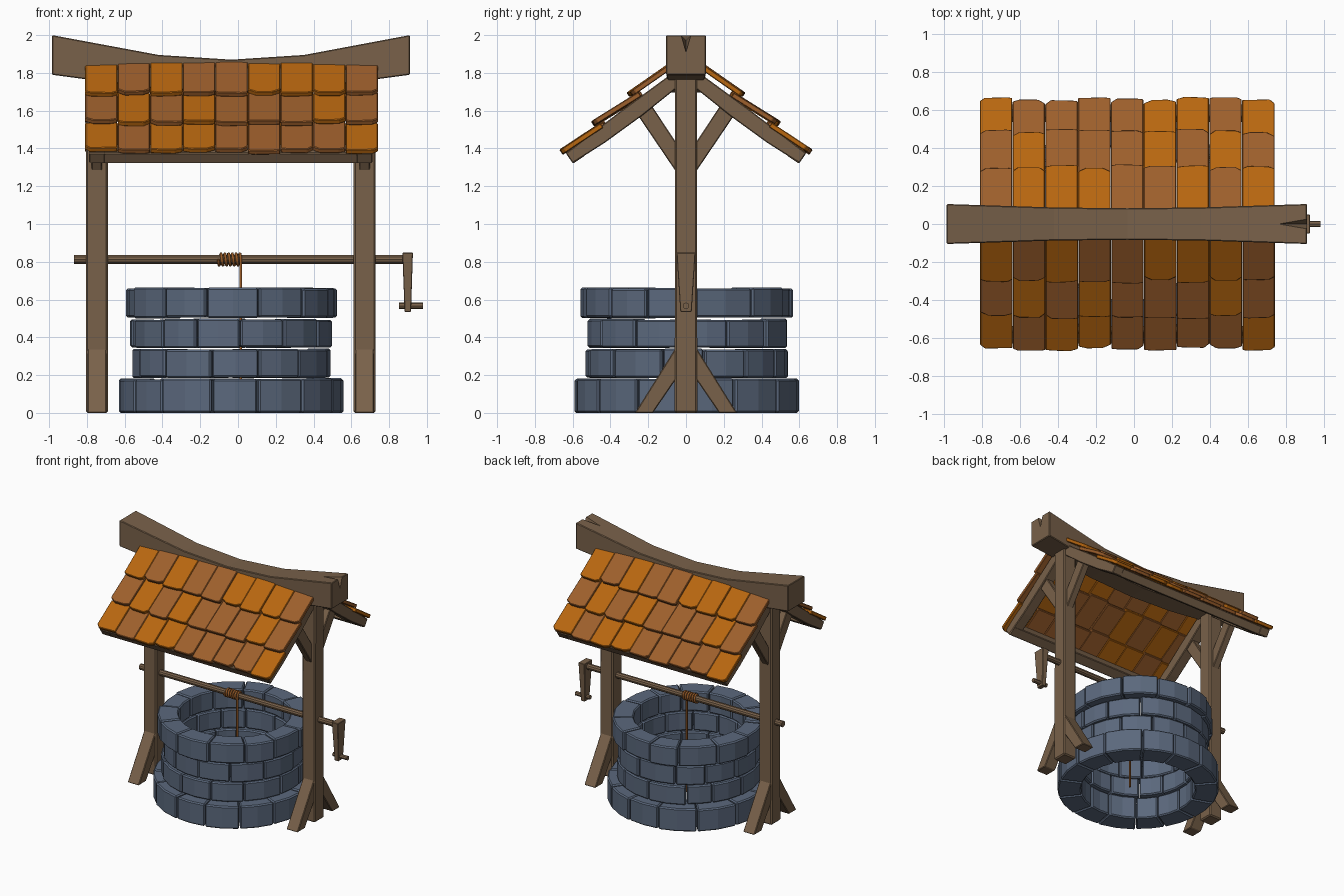
import bpy, bmesh, math, random
from mathutils import Vector

if "Cube" in bpy.data.objects:
    bpy.data.objects.remove(bpy.data.objects["Cube"])

random.seed(4)
CX = -0.035                      # centre of the well and roof in x


def material(name, rgb):
    m = bpy.data.materials.new(name)
    m.diffuse_color = (*rgb, 1)
    m.use_nodes = True
    m.node_tree.nodes["Principled BSDF"].inputs["Base Color"].default_value = m.diffuse_color
    return m


WOOD = material("brown wood", (0.19, 0.12, 0.068))
STONE = material("blue grey stone", (0.105, 0.14, 0.205))
ORANGE = material("orange tile", (0.48, 0.135, 0.005))
RUST = material("rust tile", (0.34, 0.115, 0.025))
ROPE = material("rope", (0.30, 0.10, 0.02))


def extrude(bm, pts, vec, mat=0):
    """Prism: a polygon swept along a vector."""
    vec = Vector(vec)
    a = [bm.verts.new(p) for p in pts]
    b = [bm.verts.new(Vector(p) + vec) for p in pts]
    n = len(pts)
    faces = [bm.faces.new(a), bm.faces.new(b[::-1])]
    faces += [bm.faces.new((a[i], b[i], b[(i + 1) % n], a[(i + 1) % n])) for i in range(n)]
    for f in faces:
        f.material_index = mat


def finish(name, bm, mats, bevel=0.0):
    bmesh.ops.recalc_face_normals(bm, faces=bm.faces)
    me = bpy.data.meshes.new(name)
    bm.to_mesh(me)
    bm.free()
    ob = bpy.data.objects.new(name, me)
    bpy.context.collection.objects.link(ob)
    for m in mats:
        me.materials.append(m)
    if bevel:
        mod = ob.modifiers.new("Bevel", 'BEVEL')
        mod.width, mod.segments = bevel, 1
        mod.limit_method, mod.angle_limit = 'ANGLE', math.radians(35)
    return ob


def side_prism(name, yz, x, width, bevel=0.005):
    """Wooden piece with a profile in the side view."""
    bm = bmesh.new()
    extrude(bm, [(x - width / 2, y, z) for y, z in yz], (width, 0, 0))
    return finish(name, bm, [WOOD], bevel)


def rod(name, x0, x1, z, r, sides):
    bm = bmesh.new()
    ring = [(x0, r * math.cos(math.tau * i / sides), z + r * math.sin(math.tau * i / sides))
            for i in range(sides)]
    extrude(bm, ring, (x1 - x0, 0, 0))
    return finish(name, bm, [WOOD])


# stone courses of the well
courses = [(0.005, 0.18, 0.595, 0.425, 14, 0.1), (0.187, 0.337, 0.53, 0.41, 13, 0.33),
           (0.345, 0.495, 0.53, 0.415, 13, 0.02), (0.503, 0.662, 0.557, 0.41, 13, 0.25)]
for k, (z0, z1, ro, ri, n, off) in enumerate(courses):
    bm = bmesh.new()
    cuts = [math.tau * (i + off + random.uniform(-0.15, 0.15)) / n for i in range(n)]
    cuts.append(cuts[0] + math.tau)
    for i in range(n):
        g = 0.006
        a0, a1 = cuts[i] + g, cuts[i + 1] - g
        r = ro + random.uniform(-0.008, 0.008)
        angles = [a0 + (a1 - a0) * t / 2 for t in range(3)]
        ring = [(r, a) for a in angles] + [(ri, a) for a in reversed(angles)]
        low = z0 if k == 0 else z0 + random.uniform(-0.003, 0.003)
        top = z1 + random.uniform(-0.004, 0.004)
        extrude(bm, [(CX + q * math.cos(a), 0.005 + q * math.sin(a), low) for q, a in ring],
                (0, 0, top - low))
    if k == 0:
        for v in bm.verts:
            v.co.z = max(0, v.co.z - 0.005) if v.co.z < 0.05 else v.co.z
    finish(f"stone_course_{k + 1}", bm, [STONE], 0.009)

# posts, feet, braces and rafters
for side, x in (("left", -0.747), ("right", 0.67)):
    side_prism(side + "_post", [(-0.06, 0), (0.06, 0), (0.058, 1.8), (-0.058, 1.8)], x, 0.116, 0.009)
    for face, s in (("front", -1), ("back", 1)):
        def flip(pts):
            return [(s * y, z) for y, z in pts]
        side_prism(f"{side}_{face}_foot", flip([(0.27, 0), (0.045, 0.36), (0.045, 0.19), (0.175, 0)]),
                   x, 0.1)
        side_prism(f"{side}_{face}_brace", flip([(0.045, 1.265), (0.255, 1.575), (0.18, 1.625),
                                                 (0.045, 1.42)]), x, 0.056)
        side_prism(f"{side}_{face}_rafter", flip([(0.03, 1.83), (0.33, 1.61), (0.637, 1.375),
                                                  (0.60, 1.322), (0.43, 1.43), (0.23, 1.575),
                                                  (0.03, 1.735)]), x, 0.085)

# eave boards carrying the lowest tiles
for face, s in (("front", -1), ("back", 1)):
    side_prism(face + "_eave_board", [(s * y, z) for y, z in
               [(0.565, 1.425), (0.632, 1.376), (0.597, 1.32), (0.535, 1.362)]], CX, 1.49)

# sagging ridge beam, lofted through five sections
bm = bmesh.new()
rings = []
for x, zb, zt, w in [(-0.985, 1.79, 2.0, 0.105), (-0.42, 1.715, 1.895, 0.087), (-0.035, 1.695, 1.87, 0.083),
                     (0.35, 1.715, 1.895, 0.087), (0.91, 1.79, 2.0, 0.105)]:
    rings.append([bm.verts.new(p) for p in ((x, -w, zb), (x, w, zb), (x, w, zt), (x, -w, zt))])
for a, b in zip(rings, rings[1:]):
    for i in range(4):
        j = (i + 1) % 4
        bm.faces.new((a[i], a[j], b[j], b[i]))
bm.faces.new(rings[0])
bm.faces.new(rings[-1])
beam = finish("ridge_beam", bm, [WOOD], 0.005)

# split in the end of the ridge beam
bm = bmesh.new()
p = [bm.verts.new(c) for c in ((0.93, -0.045, 2.06), (0.93, 0.045, 2.06), (0.93, 0, 1.9), (0.76, 0, 1.973))]
for t in ((0, 1, 2), (0, 1, 3), (1, 2, 3), (0, 2, 3)):
    bm.faces.new([p[i] for i in t])
cutter = finish("split_cutter", bm, [WOOD])
cutter.hide_render = True
cutter.display_type = 'WIRE'
mod = beam.modifiers.new("Split", 'BOOLEAN')
mod.operation, mod.object, mod.solver = 'DIFFERENCE', cutter, 'EXACT'

# roof tiles: three rows of nine, the back being the front turned half round
pattern = ["OBOOBBBBO", "BOBOBBBOB", "OBOBBOOOB"]
edges = [(0.662, 1.395), (0.492, 1.545), (0.303, 1.70), (0.07, 1.862)]
COLS, X0, W = 9, -0.81, 1.552 / 9
tiles = []
for r in range(3):
    low, high = (Vector((0, -y, z)) for y, z in edges[r:r + 2])
    up = (high - low).normalized()
    normal = Vector((1, 0, 0)).cross(up)
    if r < 2:
        high = high - normal * 0.032
    up = (high - low).normalized()
    normal = Vector((1, 0, 0)).cross(up)
    length = (high - low).length + (0.04 if r < 2 else 0)
    for c in range(COLS):
        xl, xr = X0 + c * W + 0.001, X0 + (c + 1) * W - 0.001
        d = random.uniform(-0.012, 0.012)
        e = [random.choice((0.004, 0.012, 0.024)) for _ in range(2)]
        ch = random.uniform(0.025, 0.045)
        top = length + random.uniform(-0.02, 0.01)
        outline = [(xl, d + e[0]), (xl + ch, d), (xr - ch, d + random.uniform(-0.004, 0.004)),
                   (xr, d + e[1]), (xr, top), (xl, top)]
        lift = normal * random.uniform(-0.004, 0.005)
        pts = [low + lift + Vector((x, 0, 0)) + up * v for x, v in outline]
        tiles.append((pts, normal * -0.028, 0 if pattern[r][c] == "O" else 1))
for face in ("front", "back"):
    bm = bmesh.new()
    for pts, vec, m in tiles:
        if face == "back":
            pts = [Vector((2 * CX - q.x, -q.y, q.z)) for q in pts]
            vec = Vector((-vec.x, -vec.y, vec.z))
        extrude(bm, pts, vec, m)
    finish(face + "_roof_tiles", bm, [ORANGE, RUST], 0.004)

# windlass axle, crank arm and handle
rod("windlass_axle", -0.868, 0.90, 0.812, 0.024, 10)
rod("crank_handle", 0.852, 0.98, 0.567, 0.017, 8)
bm = bmesh.new()
lo = [bm.verts.new(c) for c in ((0.882, -0.03, 0.535), (0.916, -0.03, 0.535), (0.916, 0.03, 0.535), (0.882, 0.03, 0.535))]
hi = [bm.verts.new(c) for c in ((0.87, -0.05, 0.848), (0.926, -0.05, 0.848), (0.926, 0.05, 0.848), (0.87, 0.05, 0.848))]
for i in range(4):
    j = (i + 1) % 4
    bm.faces.new((lo[i], lo[j], hi[j], hi[i]))
bm.faces.new(lo)
bm.faces.new(hi)
finish("crank_arm", bm, [WOOD], 0.003)

# rope wound on the axle, then hanging into the well
path = []
TURNS, STEPS = 6, 12
for i in range(TURNS * STEPS + 1):
    a = math.tau * i / STEPS
    path.append((-0.105 + 0.12 * i / (TURNS * STEPS), -0.03 * math.cos(a), 0.812 - 0.03 * math.sin(a)))
path.append((0.015, -0.03, 0.02))
cu = bpy.data.curves.new("rope", 'CURVE')
cu.dimensions, cu.bevel_depth, cu.bevel_resolution, cu.use_fill_caps = '3D', 0.008, 1, True
sp = cu.splines.new('POLY')
sp.points.add(len(path) - 1)
for pt, c in zip(sp.points, path):
    pt.co = (*c, 1)
cu.materials.append(ROPE)
bpy.context.collection.objects.link(bpy.data.objects.new("rope", cu))
